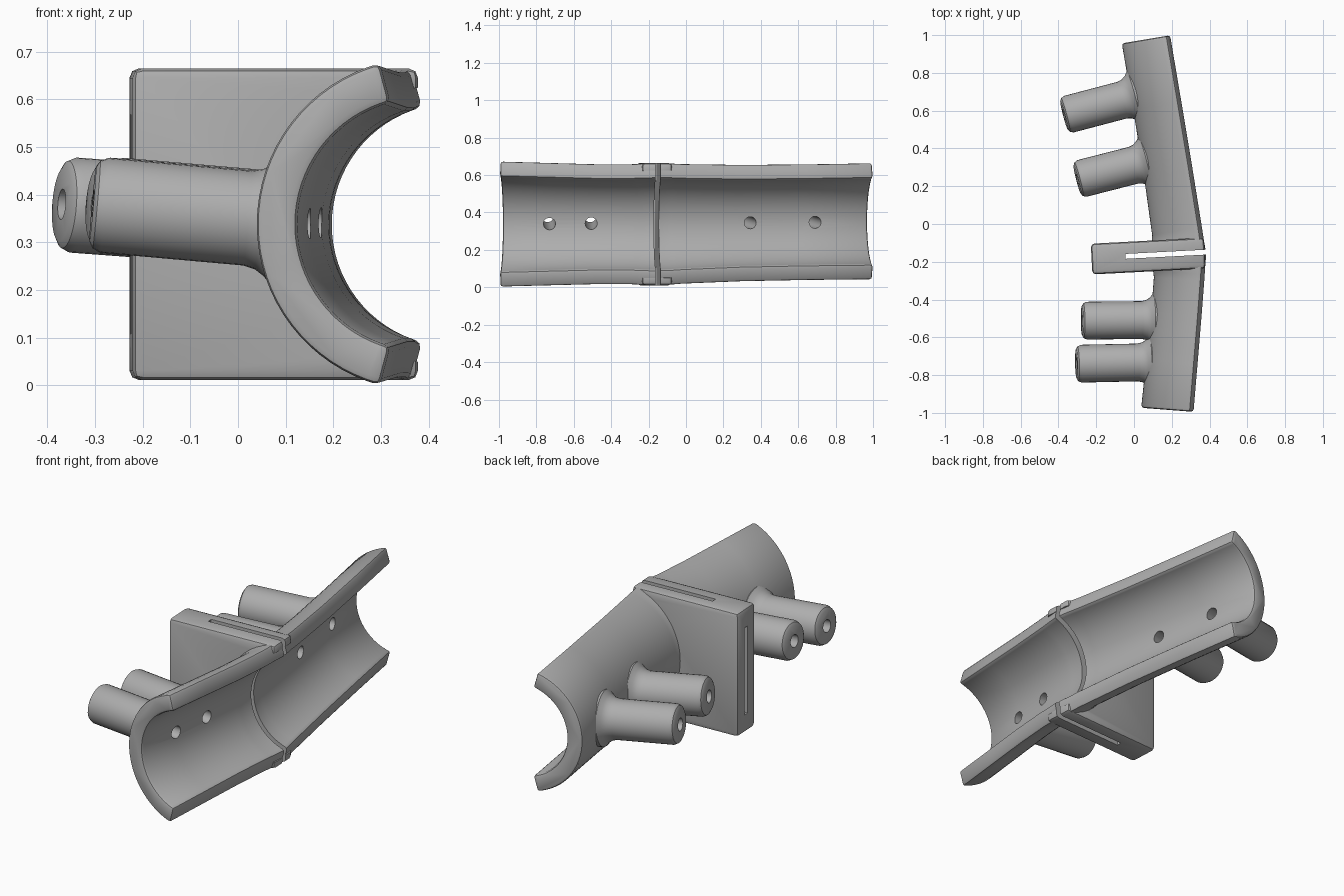
import bpy, bmesh, math
from mathutils import Vector, Matrix

cube = bpy.data.objects.get("Cube")
if cube:
    bpy.data.objects.remove(cube, do_unlink=True)

grey = bpy.data.materials.new("plain grey")
grey.use_nodes = True
colour = (0.42, 0.42, 0.42, 1)
grey.diffuse_color = colour
grey.node_tree.nodes["Principled BSDF"].inputs["Base Color"].default_value = colour

HALF_ARC = math.radians(75)
WALL = 0.085
UP = Vector((0, 0, 1))


def loft(name, rings):
    """Solid through a list of closed rings with flat caps."""
    bm = bmesh.new()
    loops = [[bm.verts.new(p) for p in ring] for ring in rings]
    n = len(loops[0])
    for a, b in zip(loops, loops[1:]):
        for i in range(n):
            j = (i + 1) % n
            bm.faces.new((a[i], a[j], b[j], b[i]))
    bm.faces.new(loops[0])
    bm.faces.new(loops[-1])
    bmesh.ops.recalc_face_normals(bm, faces=bm.faces)
    mesh = bpy.data.meshes.new(name)
    bm.to_mesh(mesh)
    bm.free()
    mesh.materials.append(grey)
    obj = bpy.data.objects.new(name, mesh)
    bpy.context.collection.objects.link(obj)
    return obj


def box(name, size, centre, matrix):
    x, y, z = (s / 2 for s in size)
    rings = [[matrix @ (Vector(centre) + Vector((sx * x, sy * y, sz * z)))
              for sx, sy in ((-1, -1), (1, -1), (1, 1), (-1, 1))] for sz in (-1, 1)]
    return loft(name, rings)


def apply(obj, kind, **settings):
    mod = obj.modifiers.new(kind.title(), kind)
    for key, value in settings.items():
        setattr(mod, key, value)
    bpy.ops.object.select_all(action='DESELECT')
    obj.select_set(True)
    bpy.context.view_layer.objects.active = obj
    bpy.ops.object.modifier_apply(modifier=mod.name)


def bevel(obj, width, segments=2):
    apply(obj, 'BEVEL', width=width, segments=segments,
          limit_method='ANGLE', angle_limit=math.radians(40))


def cut(obj, cutter):
    apply(obj, 'BOOLEAN', operation='DIFFERENCE', solver='EXACT', object=cutter)


def lathe(name, start, end, profile, sides=32):
    """Round solid from start to end; profile holds (distance, radius)."""
    start, end = Vector(start), Vector(end)
    turn = (end - start).to_track_quat('Z', 'Y')
    rings = [[start + turn @ Vector((r * math.cos(t), r * math.sin(t), d))
              for t in (math.tau * i / sides for i in range(sides))] for d, r in profile]
    return loft(name, rings)


# Centre line of the bent trough
front_end = Vector((0.387, -1.0, 0.338))
knee = Vector((0.452, -0.155, 0.337))
back_end = Vector((0.256, 1.01, 0.353))
front_dir = (knee - front_end).normalized()
back_dir = (back_end - knee).normalized()


def side_of(direction):
    return Vector((direction.y, -direction.x, 0)).normalized()


front_side, back_side = side_of(front_dir), side_of(back_dir)
# Stations: centre, sideways direction, outer radius, root fillet
stations = [(front_end, front_side, 0.35, 0)]
stations += [(front_end.lerp(knee, t), front_side, r, f) for t, r, f in
             ((0.3, 0.343, 0), (0.6, 0.336, 0), (0.82, 0.336, 0), (0.86, 0.337, 0.008), (0.9, 0.339, 0.03))]
stations += [(knee, (front_side + back_side).normalized(), 0.34, 0.03)]
stations += [(knee.lerp(back_end, t), back_side, r, f) for t, r, f in
             ((0.07, 0.339, 0.03), (0.1, 0.337, 0.008), (0.13, 0.335, 0),
              (0.4, 0.326, 0), (0.7, 0.324, 0), (1, 0.325, 0))]


def arc(centre, side, radius, limit, steps, flare=0):
    pts = []
    for i in range(steps + 1):
        a = -limit + 2 * limit * i / steps
        r = radius + flare * max(0, math.cos(a) - math.cos(HALF_ARC))
        pts.append(centre - side * (r * math.cos(a)) + UP * (r * math.sin(a)))
    return pts


# Half-pipe trough, open toward +x
trough = loft("trough", [arc(c, s, r, HALF_ARC, 32, f) + arc(c, s, r - WALL, HALF_ARC, 32)[::-1]
                         for c, s, r, f in stations])
bevel(trough, 0.014)

# Flange plate behind the bend, trimmed to end inside the trough wall
tilt = Matrix.Translation((0.075, -0.17, 0.338)) @ Matrix.Rotation(math.radians(3), 4, 'Z')
plate = box("flange_plate", (0.6, 0.163, 0.654), (0, 0, 0), tilt)
bevel(plate, 0.02)
bore = loft("bore_cutter", [arc(c, s, r - WALL / 2, math.pi * 0.98, 48) for c, s, r, f in stations])
cut(plate, bore)

# Crossed strap slots through the flange
slots = [box("slot_cutter", (0.6, 0.026, 1), (0.18, 0.005, 0), tilt),
         box("slot_cutter", (1, 0.026, 0.46), (0, 0.005, 0), tilt)]
for slot in slots:
    cut(plate, slot)
cut(trough, slots[0])

# Hollow pegs on the back of the trough
pegs = {
    "front_outer_peg": ((-0.305, -0.74, 0.38), (0.065, -0.732, 0.347)),
    "front_inner_peg": ((-0.275, -0.512, 0.38), (0.085, -0.508, 0.349)),
    "back_inner_peg": ((-0.3, 0.235, 0.38), (0.04, 0.322, 0.352)),
    "back_outer_peg": ((-0.37, 0.575, 0.38), (-0.02, 0.667, 0.354)),
}
parts = [trough, plate]
cutters = [bore] + slots
for name, (tip, root) in pegs.items():
    tip, root = Vector(tip), Vector(root)
    length = (root - tip).length
    peg = lathe(name, tip, root, [
        (0, 0.078), (0.008, 0.092), (0.025, 0.1), (length - 0.045, 0.1),
        (length - 0.02, 0.106), (length, 0.119), (length + 0.018, 0.14), (length + 0.04, 0.14)])
    direction = (root - tip).normalized()
    drill = lathe("drill_cutter", tip - direction * 0.1, root,
                  [(0, 0.032), (length + 0.35, 0.032)], 24)
    cut(peg, drill)
    cut(trough, drill)
    parts.append(peg)
    cutters.append(drill)

for cutter in cutters:
    bpy.data.objects.remove(cutter, do_unlink=True)

for part in parts:
    bpy.ops.object.select_all(action='DESELECT')
    part.select_set(True)
    bpy.context.view_layer.objects.active = part
    bpy.ops.object.shade_smooth_by_angle(angle=math.radians(35))
